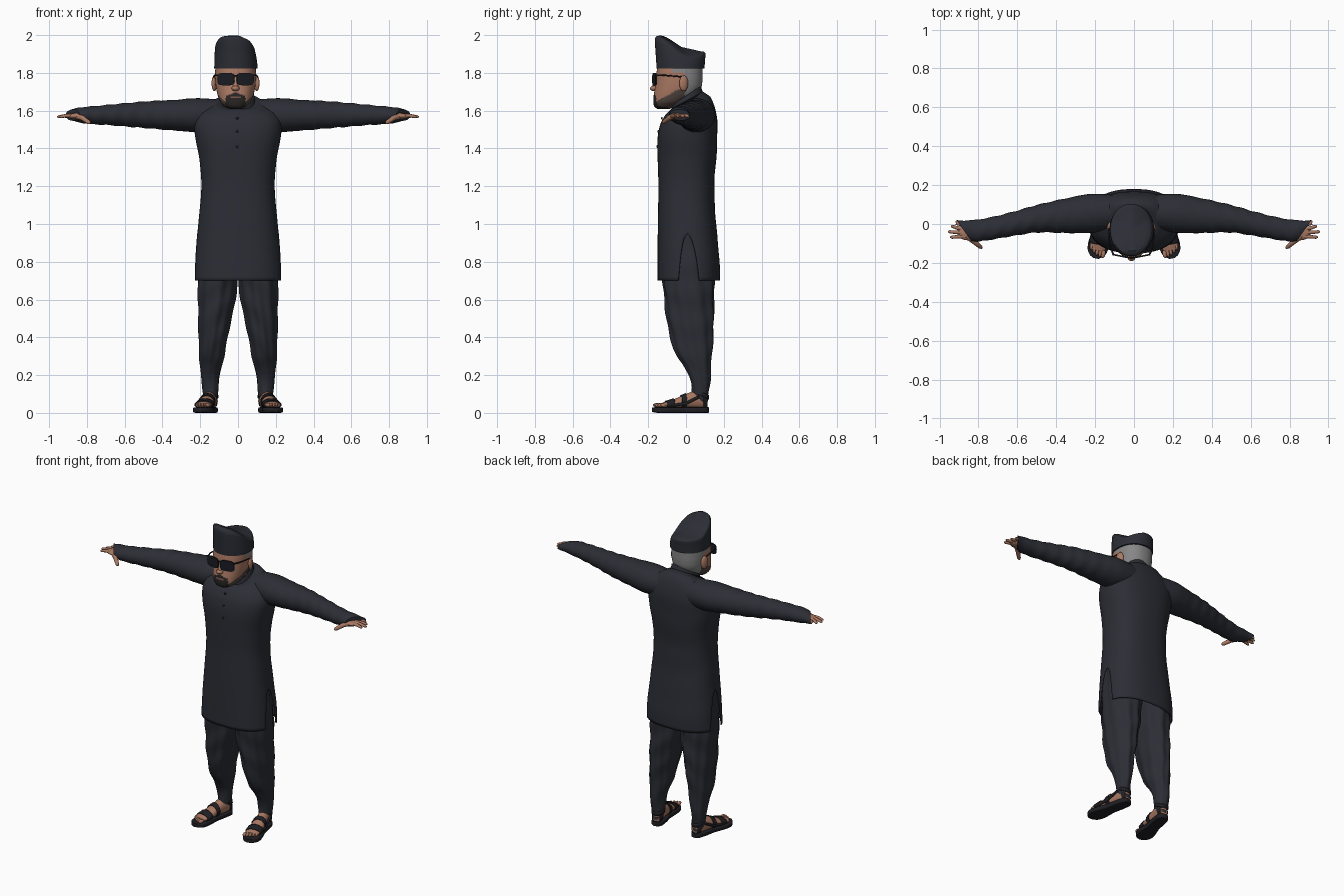
import bpy, bmesh, math
from math import sin, cos, pi, radians
from mathutils import Vector, Matrix

if "Cube" in bpy.data.objects:
    bpy.data.objects.remove(bpy.data.objects["Cube"])


def material(name, r, g, b):
    m = bpy.data.materials.new(name)
    m.use_nodes = True
    m.diffuse_color = (r, g, b, 1)
    bsdf = m.node_tree.nodes["Principled BSDF"]
    bsdf.inputs["Base Color"].default_value = (r, g, b, 1)
    bsdf.inputs["Roughness"].default_value = 0.8
    return m


CLOTH = material("charcoal cloth", .025, .027, .036)
LEATHER = material("black leather", .014, .014, .018)
SKIN = material("skin", .40, .19, .125)
STUBBLE = material("stubble", .085, .06, .052)
BEARD = material("dark beard", .022, .018, .018)
HAIR = material("grey hair", .24, .24, .24)
LENS = material("dark lens", .010, .011, .016)
LIPS = material("lips", .20, .085, .07)


def at(rows, t):
    """Smoothly interpolated section (position, cx, rx, cy, ry, tilt) at t."""
    i = 0
    while i < len(rows) - 2 and t > rows[i + 1][0]:
        i += 1
    a, b = rows[i], rows[i + 1]
    p, q = rows[max(i - 1, 0)], rows[min(i + 2, len(rows) - 1)]
    f = (t - a[0]) / (b[0] - a[0])
    out = []
    for w, x, y, z in zip(p[1:], a[1:], b[1:], q[1:]):
        out.append(x + .5 * f * (y - w + f * (2 * w - 5 * x + 4 * y - z + f * (3 * (x - y) + z - w))))
    return [t] + out


def finish(name, bm, mats, rule=None, thickness=0, angle=40):
    bmesh.ops.recalc_face_normals(bm, faces=bm.faces)
    me = bpy.data.meshes.new(name)
    for m in mats:
        me.materials.append(m)
    if rule:
        for f in bm.faces:
            f.material_index = rule(f.calc_center_median())
    bm.to_mesh(me)
    bm.free()
    me.shade_smooth()
    me.set_sharp_from_angle(angle=radians(angle))
    ob = bpy.data.objects.new(name, me)
    bpy.context.collection.objects.link(ob)
    if thickness:
        mod = ob.modifiers.new("thickness", "SOLIDIFY")
        mod.thickness = thickness
    return ob


def loft(name, mats, rows, n=32, steps=24, e=1, place=Vector, wob=None, caps=True,
         arcs=(lambda t: (0, 2 * pi),), rule=None, thickness=0, span=None):
    """Skin rounded sections; arcs give the angular range of each panel."""
    bm = bmesh.new()
    lo, hi = span or (rows[0][0], rows[-1][0])
    for arc in arcs:
        prev = None
        for k in range(steps + 1):
            t, cx, rx, cy, ry, *tilt = at(rows, lo + (hi - lo) * k / steps)
            a0, a1 = arc(t)
            ring = []
            for j in range(n + 1):
                a = a0 + (a1 - a0) * j / n
                w = wob(a, t) if wob else 1
                c, s = cos(a), sin(a)
                x = cx + w * rx * math.copysign(abs(c) ** e, c)
                y = cy + w * ry * math.copysign(abs(s) ** e, s)
                z = t + (tilt[0] * (y - cy) if tilt else 0)
                ring.append(bm.verts.new(place((x, y, z))))
            if prev:
                for j in range(n):
                    bm.faces.new((prev[j], prev[j + 1], ring[j + 1], ring[j]))
            prev = ring
    bmesh.ops.remove_doubles(bm, verts=bm.verts, dist=.0002)
    if caps:
        bmesh.ops.holes_fill(bm, edges=[d for d in bm.edges if d.is_boundary], sides=0)
    return finish(name, bm, mats, rule, thickness)


def ball(name, mat, loc, size, turn=0):
    bm = bmesh.new()
    m = Matrix.Translation(loc) @ Matrix.Rotation(turn, 4, "Z") @ Matrix.Diagonal((*size, 1))
    bmesh.ops.create_uvsphere(bm, u_segments=20, v_segments=12, radius=1, matrix=m)
    return finish(name, bm, [mat])


def tube(name, mat, pts, radii):
    cu = bpy.data.curves.new(name, "CURVE")
    cu.dimensions, cu.bevel_depth, cu.bevel_resolution, cu.use_fill_caps = "3D", 1, 3, True
    sp = cu.splines.new("POLY")
    sp.points.add(len(pts) - 1)
    for p, co, r in zip(sp.points, pts, radii):
        p.co, p.radius = (*co, 1), r
    sp.use_smooth = True
    cu.materials.append(mat)
    ob = bpy.data.objects.new(name, cu)
    bpy.context.collection.objects.link(ob)


# Long tunic with open side slits
torso = [(.70, 0, .235, .015, .165, 0), (.85, 0, .226, .012, .162, 0), (1.0, 0, .21, .005, .154, 0),
         (1.2, 0, .194, .002, .148, 0), (1.35, 0, .205, .005, .155, 0), (1.46, 0, .226, .008, .158, 0),
         (1.54, 0, .23, .015, .15, .05), (1.60, 0, .20, .022, .13, .15),
         (1.635, 0, .145, .02, .11, .35), (1.655, 0, .09, .005, .085, .55)]
slit = lambda z: .27 * math.sqrt(max(0, (.94 - z) / .24))
loft("tunic", [CLOTH], torso, 32, 50, .82, caps=False, thickness=.006,
     arcs=(lambda z: (slit(z), pi - slit(z)), lambda z: (pi + slit(z), 2 * pi - slit(z))),
     wob=lambda a, z: 1 + .008 * sin(z * 32 + 2 * sin(a)) * max(0, sin(a)))
loft("collar", [CLOTH], [(1.63, 0, .095, .005, .088, .6), (1.655, 0, .09, .004, .082, .62),
                         (1.68, 0, .086, .002, .078, .64)], 40, 6, caps=False, thickness=.008)
for z in (1.56, 1.49, 1.41):
    r = at(torso, z)
    ball("button", LEATHER, (-.003, r[3] - r[4] - .001, z), (.007, .004, .007))

# Neck and head with hairline and beard regions
HX = -.013
loft("neck", [SKIN], [(1.56, HX, .065, .0, .065), (1.74, HX, .065, .0, .065)], 24, 4)


def face_rule(p):
    u = abs(p.x - HX)
    if p.z > 1.66 and p.y > -.005 or p.z > 1.80 and p.y > -.07:
        return 1
    if u < .026 and 1.664 < p.z < 1.677 and p.y < -.1:
        return 4
    if u < .052 and p.z < 1.697 - u * .35 and p.y < -.1:
        return 3
    return 2 if p.z < 1.735 + .55 * p.y else 0


loft("head", [SKIN, HAIR, STUBBLE, BEARD, LIPS],
     [(1.608, HX, .03, -.12, .03), (1.62, HX, .055, -.11, .057), (1.645, HX, .08, -.085, .088),
      (1.68, HX, .094, -.058, .113), (1.72, HX, .103, -.042, .122), (1.76, HX, .107, -.036, .123),
      (1.80, HX, .108, -.034, .122), (1.86, HX, .105, -.03, .118)], 72, 48, .88, rule=face_rule)
ball("nose_tip", SKIN, (HX, -.168, 1.718), (.021, .023, .015))
tube("nose_bridge", SKIN, [(HX, -.152, 1.785), (HX, -.168, 1.722)], [.009, .014])

# Sunglasses and ears, mirrored about the head centre
for s in (1, -1):
    side = "left_" if s > 0 else "right_"
    ball(side + "ear", SKIN, (HX + s * .112, -.012, 1.745), (.013, .025, .042), s * .35)
    turn = Matrix.Translation((HX + s * .051, -.166, 1.767)) @ Matrix.Rotation(s * .2, 4, "Z")
    flat = lambda p: turn @ Vector((p[0], p[2], p[1]))
    loft(side + "lens", [LENS], [(-.004, 0, .046, 0, .033), (.004, 0, .046, 0, .033)], 32, 1, .55, flat)
    tube(side + "glasses_arm", LEATHER, [(HX + s * .094, -.155, 1.787), (HX + s * .112, -.11, 1.787),
                                         (HX + s * .116, -.01, 1.778)], [.005, .004, .004])
tube("glasses_bridge", LEATHER, [(HX - .015, -.174, 1.785), (HX + .015, -.174, 1.785)], [.004, .004])


# Tall cap, peaked toward the front
def cap_place(p):
    x, y, c = p
    f = min(1, max(0, (.03 - y) / .17))
    top = 1.912 + .082 * f * f * (3 - 2 * f) - .3 * max(0, x)
    return Vector((x, y, 1.824 + c * (top - 1.824)))


loft("cap", [CLOTH], [(0, -.011, .115, -.029, .127), (.5, -.012, .112, -.03, .131), (.9, -.015, .107, -.031, .134),
                      (1, -.016, .097, -.031, .126), (1.03, -.016, .07, -.03, .1), (1.05, -.016, .004, -.03, .006)],
     48, 42, .95, cap_place)

for s in (1, -1):
    side = "left_" if s > 0 else "right_"
    mirror = lambda x, y, z: Vector((s * x, y, z))
    # Sleeve running outward, cuff slanted over the hand
    loft(side + "sleeve", [CLOTH],
         [(.10, 1.575, .085, .06, .09, 0), (.22, 1.576, .09, .055, .10, 0), (.32, 1.576, .082, .045, .092, 0),
          (.5, 1.578, .070, .027, .071, 0), (.65, 1.578, .057, -.005, .061, 0), (.78, 1.576, .047, -.03, .056, .1),
          (.84, 1.577, .04, -.036, .054, .4), (.875, 1.577, .03, -.034, .054, .7)], 32, 60,
         place=lambda p: mirror(p[2], p[1], p[0]),
         wob=lambda a, c: 1 + .03 * min(1, max(0, c - .2) * 3) * sin(c * 75 + 2 * sin(a) + a))
    # Hand
    ball(side + "palm", SKIN, mirror(.855, -.042, 1.571), (.055, .042, .016))
    for y, tip, end in ((-.008, .918, .012), (-.028, .942, -.012), (-.046, .957, -.04), (-.064, .945, -.068)):
        tube(side + "finger", SKIN, [mirror(.865, y, 1.574), mirror(.91, (y + end) / 2, 1.574),
                                     mirror(tip - .008, end, 1.568), mirror(tip, end, 1.567)],
             [.010, .0095, .008, .004])
    tube(side + "thumb", SKIN, [mirror(.86, -.06, 1.573), mirror(.825, -.088, 1.562),
                                mirror(.79, -.118, 1.538), mirror(.782, -.124, 1.533)], [.016, .014, .011, .005])
    # Loose pleated trouser leg
    loft(side + "trouser_leg", [CLOTH],
         [(.07, .146, .036, .072, .042, -.7), (.13, .146, .042, .072, .046, -.7), (.20, .146, .05, .065, .064, -.4),
          (.30, .138, .066, .044, .092, 0), (.42, .13, .078, .03, .116, 0), (.56, .117, .094, .02, .128, 0),
          (.72, .107, .106, .012, .135, 0), (.98, .095, .098, .005, .13, 0)], 64, 50,
         place=lambda p: mirror(*p),
         wob=lambda a, z: 1 + .035 * min(1, z * 3) * sin(9 * a + 7 * z) + .025 * sin(z * 38 + 3 * cos(a)))

    # Foot and sandal in a frame turned outward from the heel
    pose = Matrix.Translation((.145, .08, 0)) @ Matrix.Rotation(.2, 4, "Z")
    put = lambda x, y, z: mirror(*(pose @ Vector((x, y, z))))
    along = lambda p: put(p[0], -p[2], p[1])
    foot = [(-.03, 0, .022, .05, .028), (0, 0, .034, .066, .046), (.05, 0, .036, .066, .045), (.1, 0, .039, .058, .034),
            (.16, 0, .044, .047, .021), (.2, 0, .043, .042, .015), (.22, 0, .036, .04, .011)]
    loft(side + "foot", [SKIN], foot, 24, 24, place=along)
    loft(side + "ankle", [SKIN], [(.06, 0, .034, 0, .036), (.19, 0, .031, 0, .034)], 24, 4, place=lambda p: put(*p))
    for i in range(5):
        x = -.034 + i * .0165
        ball(side + "toe", SKIN, put(x, -.232 + i * i * .0018, .041),
             (.011 if i == 0 else .0085, .022, .011), s * .2)
    loft(side + "sole", [LEATHER], [(-.038, 0, .018, .015, .015), (-.025, 0, .034, .015, .015), (.03, 0, .04, .015, .015),
                                    (.1, 0, .04, .015, .015), (.18, 0, .053, .015, .015), (.225, 0, .05, .015, .015),
                                    (.25, 0, .034, .016, .014), (.262, 0, .014, .017, .012)], 32, 30, .35, along)
    wide = [(r[0], 0, r[2] + .006, r[3], r[4] + .006) for r in foot]
    for name, span in (("toe_strap", (.15, .19)), ("instep_strap", (.085, .11)), ("heel_strap", (-.03, -.008))):
        loft(side + name, [LEATHER], wide, 24, 4, place=along, span=span, caps=False, thickness=.005)
    loft(side + "ankle_strap", [LEATHER], [(.085, 0, .041, 0, .043, -.35), (.108, 0, .04, 0, .042, -.35)],
         24, 2, place=lambda p: put(*p), caps=False, thickness=.005)
    tube(side + "side_strap", LEATHER, [put(.043, -.16, .04), put(.043, -.09, .05), put(.04, -.02, .085)],
         [.008, .008, .008])
